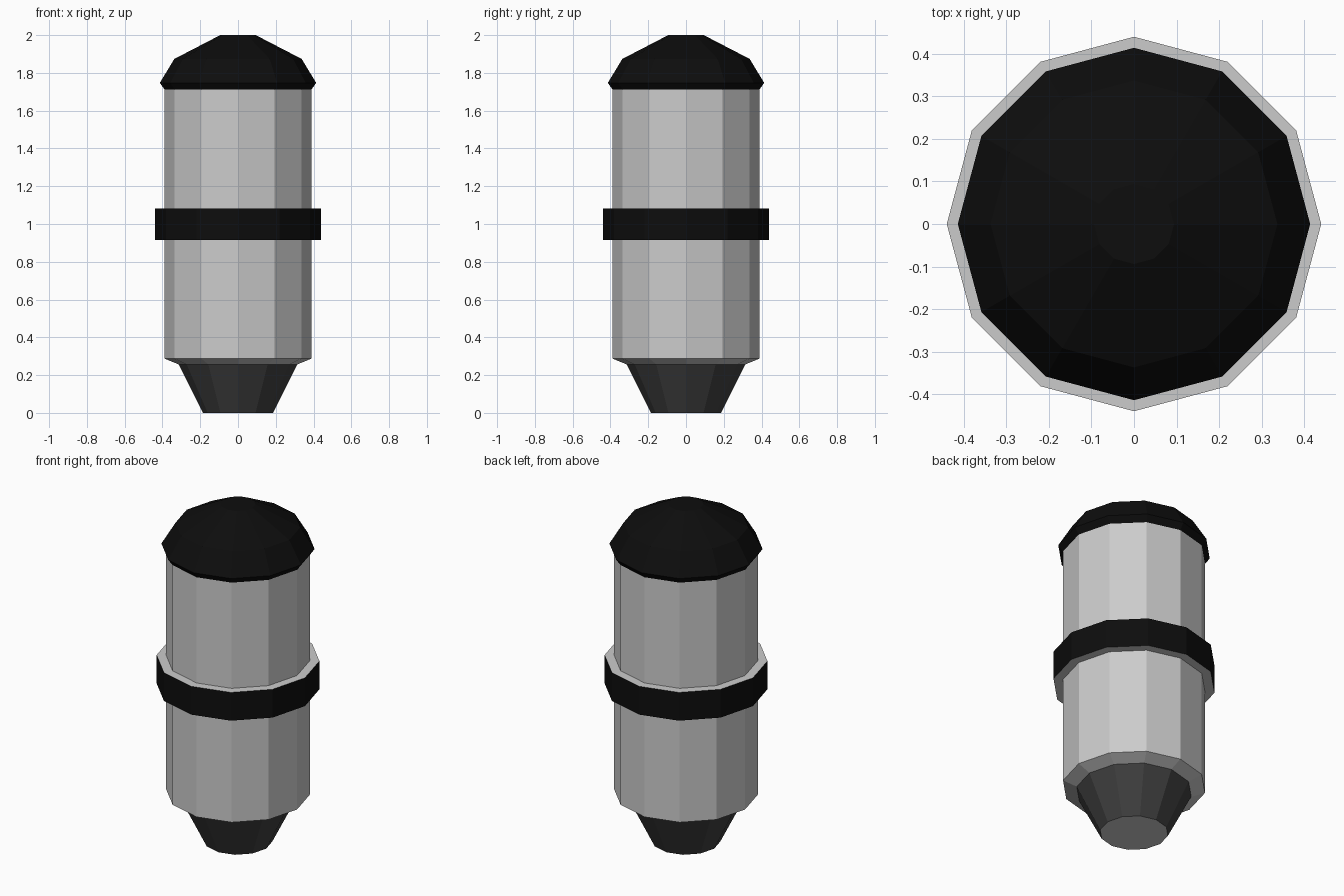
import bpy, bmesh, math

if "Cube" in bpy.data.objects:
    bpy.data.objects.remove(bpy.data.objects["Cube"])

SIDES = 12


def material(name, value):
    m = bpy.data.materials.new(name)
    m.diffuse_color = (value, value, value, 1)
    m.use_nodes = True
    m.node_tree.nodes["Principled BSDF"].inputs["Base Color"].default_value = m.diffuse_color
    return m


def lathe(name, profile, mat=None, cap_bottom=False, cap_top=False):
    """Spin (radius, z) points around z into a flat-faced 12-sided shell."""
    bm = bmesh.new()
    rings = []
    for r, z in profile:
        rings.append([bm.verts.new((r * math.cos(2 * math.pi * i / SIDES),
                                    r * math.sin(2 * math.pi * i / SIDES), z))
                      for i in range(SIDES)])
    for low, high in zip(rings, rings[1:]):
        for i in range(SIDES):
            j = (i + 1) % SIDES
            bm.faces.new((low[i], low[j], high[j], high[i]))
    if cap_bottom:
        bm.faces.new(rings[0][::-1])
    if cap_top:
        bm.faces.new(rings[-1])
    mesh = bpy.data.meshes.new(name)
    bm.to_mesh(mesh)
    bm.free()
    ob = bpy.data.objects.new(name, mesh)
    bpy.context.collection.objects.link(ob)
    if mat:
        mesh.materials.append(mat)
    return ob


black = material("black", 0.004)
charcoal = material("charcoal", 0.05)

BODY, BAND = 0.388, 0.44
Z0, Z1 = 0.915, 1.083

# Tapered foot: dark sides, grey end face
foot = lathe("tapered_foot", [(0.185, 0), (0.313, 0.256)], charcoal, cap_bottom=True)
foot.data.materials.append(material("grey", 0.8))
foot.data.polygons[-1].material_index = 1

# Grey body: bevelled lower half with band underside, upper half with band top
lathe("lower_body", [(0.313, 0.256), (BODY, 0.287), (BODY, Z0), (BAND, Z0)])
lathe("upper_body", [(BAND, Z1), (BODY, Z1), (BODY, 1.711)])

# Black middle band
lathe("middle_band", [(BAND, Z0), (BAND, Z1)], black)

# Black domed cap
lathe("domed_cap", [(BODY, 1.711), (0.414, 1.747), (0.337, 1.874), (0.094, 2.0)],
      black, cap_top=True)
